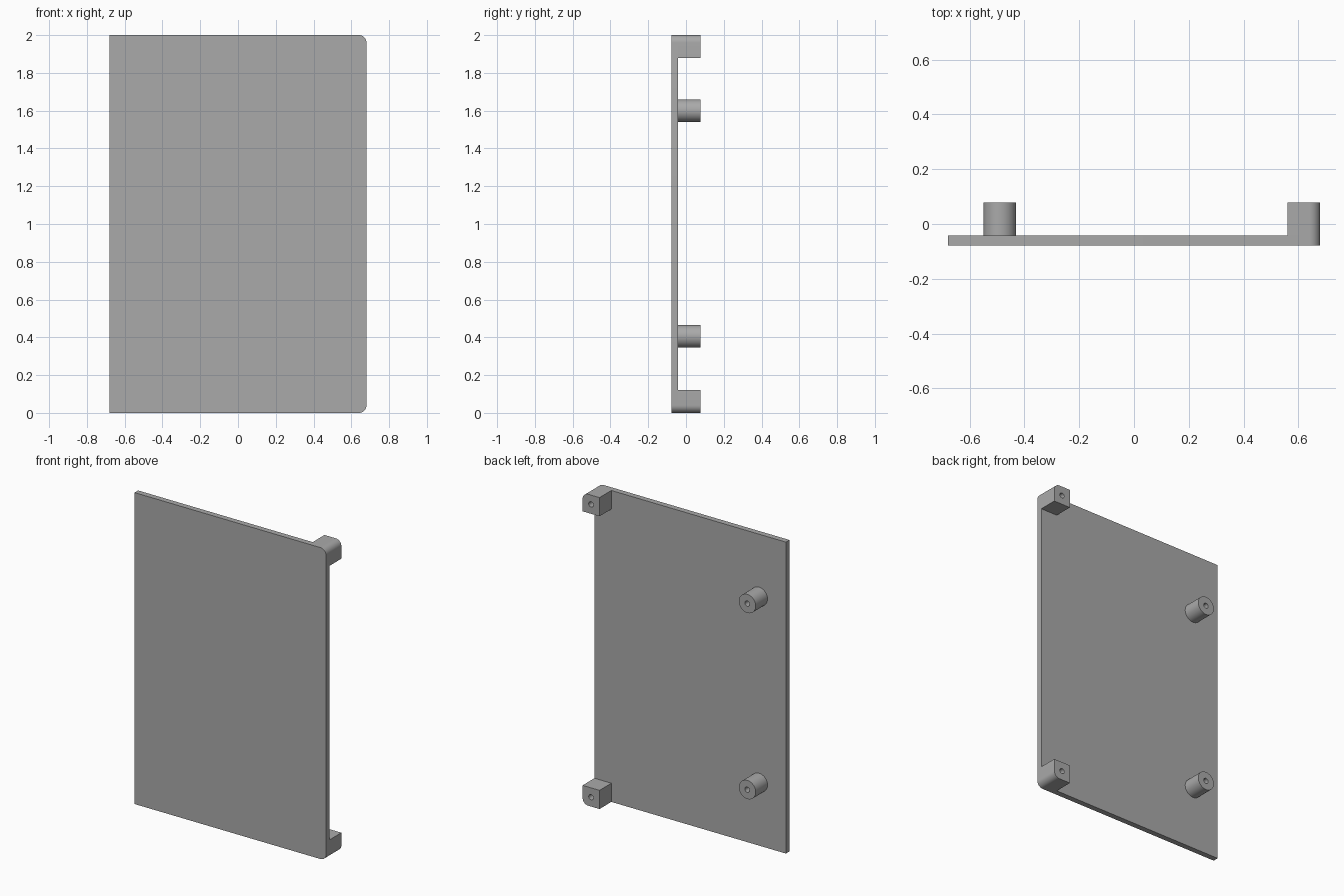
import bpy, bmesh
from math import sin, cos, pi, radians

cube = bpy.data.objects.get("Cube")
if cube:
    bpy.data.objects.remove(cube, do_unlink=True)

FRONT, INNER, BACK = -0.078, -0.042, 0.078
HALF_W, HEIGHT = 0.68, 2.0
BOSS, CORNER, HOLE = 0.12, 0.04, 0.017

grey = bpy.data.materials.new("grey plastic")
grey.use_nodes = True
colour = (0.4, 0.4, 0.4, 1)
grey.diffuse_color = colour
grey.node_tree.nodes["Principled BSDF"].inputs["Base Color"].default_value = colour


def rounded_outline(x0, x1, z0, z1, radii, steps=10):
    """Rectangle outline; radii for bottom right, top right, top left, bottom left."""
    corners = [(x1, z0, -1, 1), (x1, z1, -1, -1), (x0, z1, 1, -1), (x0, z0, 1, 1)]
    points = []
    for i, ((x, z, sx, sz), r) in enumerate(zip(corners, radii)):
        if r == 0:
            points.append((x, z))
            continue
        for k in range(steps + 1):
            a = (i - 1 + k / steps) * pi / 2
            points.append((x + sx * r + r * cos(a), z + sz * r + r * sin(a)))
    return points


def circle_outline(x, z, r, sides=32):
    return [(x + r * cos(2 * pi * i / sides), z + r * sin(2 * pi * i / sides))
            for i in range(sides)]


def extrude_y(name, outline, y0, y1):
    bm = bmesh.new()
    face = bm.faces.new([bm.verts.new((x, y0, z)) for x, z in outline])
    new = bmesh.ops.extrude_face_region(bm, geom=[face])["geom"]
    bmesh.ops.translate(bm, vec=(0, y1 - y0, 0),
                        verts=[g for g in new if isinstance(g, bmesh.types.BMVert)])
    bmesh.ops.recalc_face_normals(bm, faces=bm.faces)
    mesh = bpy.data.meshes.new(name)
    bm.to_mesh(mesh)
    bm.free()
    obj = bpy.data.objects.new(name, mesh)
    bpy.context.collection.objects.link(obj)
    mesh.materials.append(grey)
    return obj


def smooth(obj):
    bpy.ops.object.select_all(action="DESELECT")
    obj.select_set(True)
    bpy.context.view_layer.objects.active = obj
    bpy.ops.object.shade_smooth_by_angle(angle=radians(30))


def drill(obj, x, z):
    """Blind screw hole from the back."""
    cutter = extrude_y(obj.name + "_hole_cutter", circle_outline(x, z, HOLE, 24),
                       INNER + 0.01, BACK + 0.05)
    cutter.hide_render = True
    cutter.hide_set(True)
    cut = obj.modifiers.new("screw hole", "BOOLEAN")
    cut.operation = "DIFFERENCE"
    cut.solver = "EXACT"
    cut.object = cutter
    bpy.context.view_layer.objects.active = obj
    bpy.ops.object.modifier_apply(modifier=cut.name)
    bpy.data.objects.remove(cutter, do_unlink=True)
    smooth(obj)


# Cover plate, rounded on its left side only
plate = extrude_y("cover_plate", rounded_outline(-HALF_W, HALF_W, 0, HEIGHT,
                  (CORNER, CORNER, 0, 0)), FRONT, INNER)
smooth(plate)

# Corner blocks and round posts, each with a screw hole
for level, z0, post_z in (("lower", 0, 0.405), ("upper", HEIGHT - BOSS, 1.6)):
    radii = (CORNER, 0, 0, 0) if level == "lower" else (0, CORNER, 0, 0)
    block = extrude_y(level + "_corner_block", rounded_outline(
        HALF_W - BOSS, HALF_W, z0, z0 + BOSS, radii), INNER, BACK)
    drill(block, HALF_W - BOSS / 2, z0 + BOSS / 2)

    post = extrude_y(level + "_post", circle_outline(-0.49, post_z, BOSS / 2), INNER, BACK)
    drill(post, -0.49, post_z)
